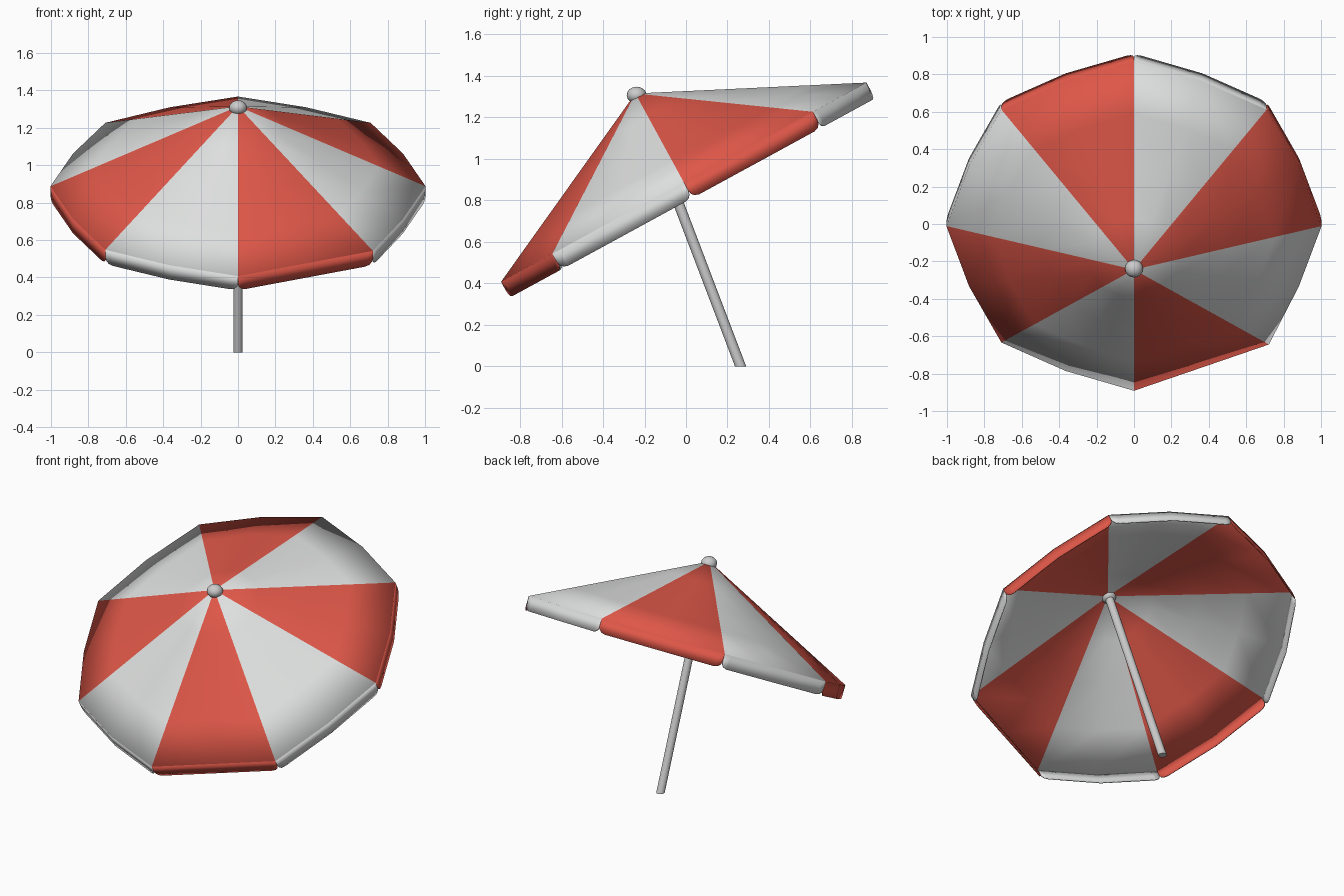
import bpy, math
from mathutils import Matrix, Vector

if "Cube" in bpy.data.objects:
    bpy.data.objects.remove(bpy.data.objects["Cube"])

def material(name, col):
    m = bpy.data.materials.new(name)
    m.diffuse_color = (*col, 1)
    m.use_nodes = True
    m.node_tree.nodes["Principled BSDF"].inputs["Base Color"].default_value = m.diffuse_color
    return m

red = material("canopy red", (0.73, 0.095, 0.065))
white = material("canopy white", (0.73, 0.745, 0.735))
metal = material("pole grey", (0.60, 0.60, 0.60))

# tilted canopy frame: rim centre plus lean toward the front
TILT = math.radians(28.6)
FRAME = Matrix.Translation((0, -0.011, 0.8875)) @ Matrix.Rotation(TILT, 4, 'X')
APEX_H = 0.487

def corner(k):
    r = 1.02 if k % 8 == 1 else 1.003
    a = math.radians(-90 + 45 * k)
    return Vector((r * math.cos(a), r * math.sin(a), 0))

def rim(k, t):
    """Point on the rim of panel k; each edge bows outward at its middle."""
    a, b = corner(k), corner(k + 1)
    mid = (a + b) / 2
    if k != 0:
        mid *= 0.955 / mid.length
    return a.lerp(mid, t * 2) if t < 0.5 else mid.lerp(b, t * 2 - 1)

def make(name, verts, faces, mats, idx=None, thick=0):
    me = bpy.data.meshes.new(name)
    me.from_pydata(verts, [], faces)
    for m in mats:
        me.materials.append(m)
    if idx:
        me.polygons.foreach_set("material_index", idx)
    ob = bpy.data.objects.new(name, me)
    bpy.context.collection.objects.link(ob)
    if thick:
        s = ob.modifiers.new("thickness", 'SOLIDIFY')
        s.thickness, s.offset = thick, -1
    bpy.ops.object.select_all(action='DESELECT')
    ob.select_set(True)
    bpy.context.view_layer.objects.active = ob
    bpy.ops.object.shade_smooth_by_angle(angle=math.radians(30))
    return ob

# canopy: eight striped panels, each split at its bowed middle
ring = [rim(k, t) for k in range(8) for t in (0, 0.5)]
RINGS = 4
verts = [FRAME @ Vector((0, 0, APEX_H))]
for j in range(1, RINGS + 1):
    f = j / RINGS
    verts += [FRAME @ Vector((p.x * f, p.y * f, APEX_H * (1 - f))) for p in ring]
faces, idx = [], []
for i in range(16):
    n = (i + 1) % 16
    faces.append((0, 1 + i, 1 + n))
    idx.append((i // 2) % 2)
    for j in range(RINGS - 1):
        a, b = 1 + 16 * j, 17 + 16 * j
        faces.append((a + i, b + i, b + n, a + n))
        idx.append((i // 2) % 2)
make("canopy", verts, faces, [red, white], idx, 0.005)

# valance: separate hanging flap per panel with rounded lower corners
steps = [(0, .045), (.008, .066), (.025, .08), (.055, .087), (.5, .087),
         (.945, .087), (.975, .08), (.992, .066), (1, .045)]
verts, faces, idx = [], [], []
for k in range(8):
    base = len(verts)
    for t, d in steps:
        p = rim(k, t)
        verts += [FRAME @ p, FRAME @ (p - Vector((0, 0, d)))]
    for i in range(len(steps) - 1):
        a = base + 2 * i
        faces.append((a + 1, a + 3, a + 2, a))
        idx.append(k % 2)
make("valance", verts, faces, [red, white], idx, 0.006)

# pole: leaning tube with level ends
N = 16
verts = []
for y, z in ((0.263, 0), (-0.232, 1.30)):
    verts += [(0.025 * math.cos(2 * math.pi * i / N),
               y + 0.027 * math.sin(2 * math.pi * i / N), z) for i in range(N)]
faces = [(i, (i + 1) % N, N + (i + 1) % N, N + i) for i in range(N)]
faces += [tuple(reversed(range(N))), tuple(range(N, 2 * N))]
make("pole", verts, faces, [metal])

# finial: small rounded cap at the peak
bpy.ops.mesh.primitive_uv_sphere_add(segments=16, ring_count=8, radius=0.048,
                                     location=(0, -0.238, 1.307))
cap = bpy.context.object
cap.name = "finial"
cap.scale.z = 0.85
cap.data.materials.append(metal)
bpy.ops.object.shade_smooth_by_angle(angle=math.radians(40))
